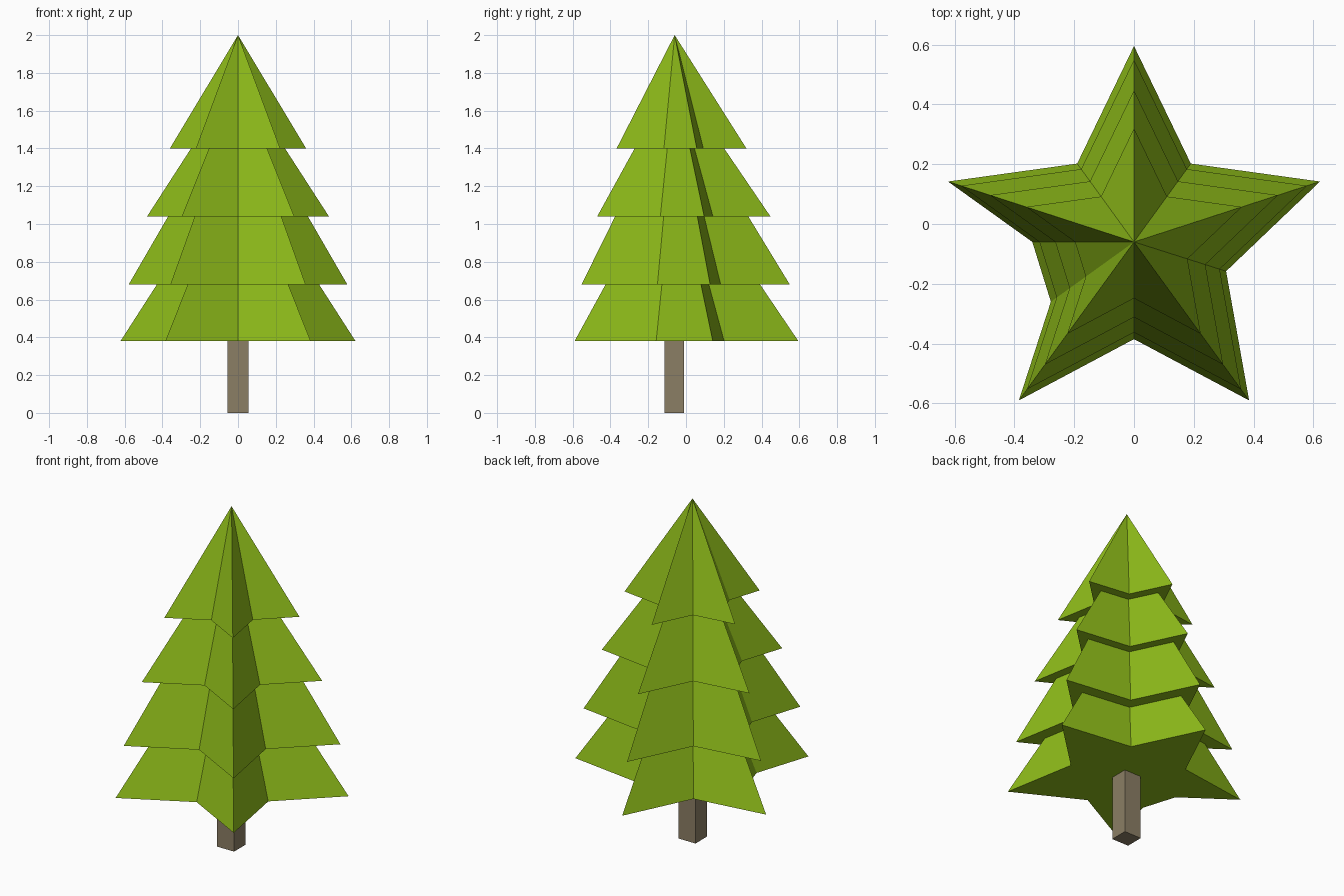
import bpy, bmesh

if "Cube" in bpy.data.objects:
    bpy.data.objects.remove(bpy.data.objects["Cube"])

APEX_Y = -0.06

def material(name, color):
    m = bpy.data.materials.new(name)
    m.diffuse_color = (*color, 1)
    m.use_nodes = True
    m.node_tree.nodes["Principled BSDF"].inputs["Base Color"].default_value = m.diffuse_color
    return m

def finish(bm, name, mat):
    bmesh.ops.recalc_face_normals(bm, faces=bm.faces)
    mesh = bpy.data.meshes.new(name)
    bm.to_mesh(mesh)
    bm.free()
    mesh.materials.append(mat)
    obj = bpy.data.objects.new(name, mesh)
    bpy.context.collection.objects.link(obj)
    return obj

# Star outline, relative to the tip; the left notch is blunted
star = [(0, 0.655), (-0.19, 0.262), (-0.622, 0.202), (-0.34, 0.0),
        (-0.278, -0.2), (-0.385, -0.53), (0, -0.325), (0.385, -0.53),
        (0.308, -0.098), (0.622, 0.202), (0.19, 0.262)]

# Stepped foliage levels from the ground up: (z, scale of the star)
levels = [(0.38, 1.0), (0.68, 0.69), (0.68, 0.93), (1.04, 0.595),
          (1.04, 0.774), (1.40, 0.40), (1.40, 0.58)]

bm = bmesh.new()
rings = [[bm.verts.new((x * s, y * s + APEX_Y, z)) for x, y in star]
         for z, s in levels]
n = len(star)
for low, high in zip(rings, rings[1:]):
    for i in range(n):
        j = (i + 1) % n
        bm.faces.new((low[i], low[j], high[j], high[i]))
# Pointed top and flat underside
tip = bm.verts.new((0, APEX_Y, 2.0))
for i in range(n):
    bm.faces.new((rings[-1][i], rings[-1][(i + 1) % n], tip))
bm.faces.new(rings[0][::-1])
finish(bm, "foliage", material("leaf_green", (0.27, 0.50, 0.01)))

# Square trunk
bm = bmesh.new()
bmesh.ops.create_cube(bm, size=1)
bmesh.ops.scale(bm, vec=(0.11, 0.105, 0.38), verts=bm.verts)
bmesh.ops.translate(bm, vec=(0, -0.0625, 0.19), verts=bm.verts)
finish(bm, "trunk", material("bark_brown", (0.26, 0.21, 0.13)))
